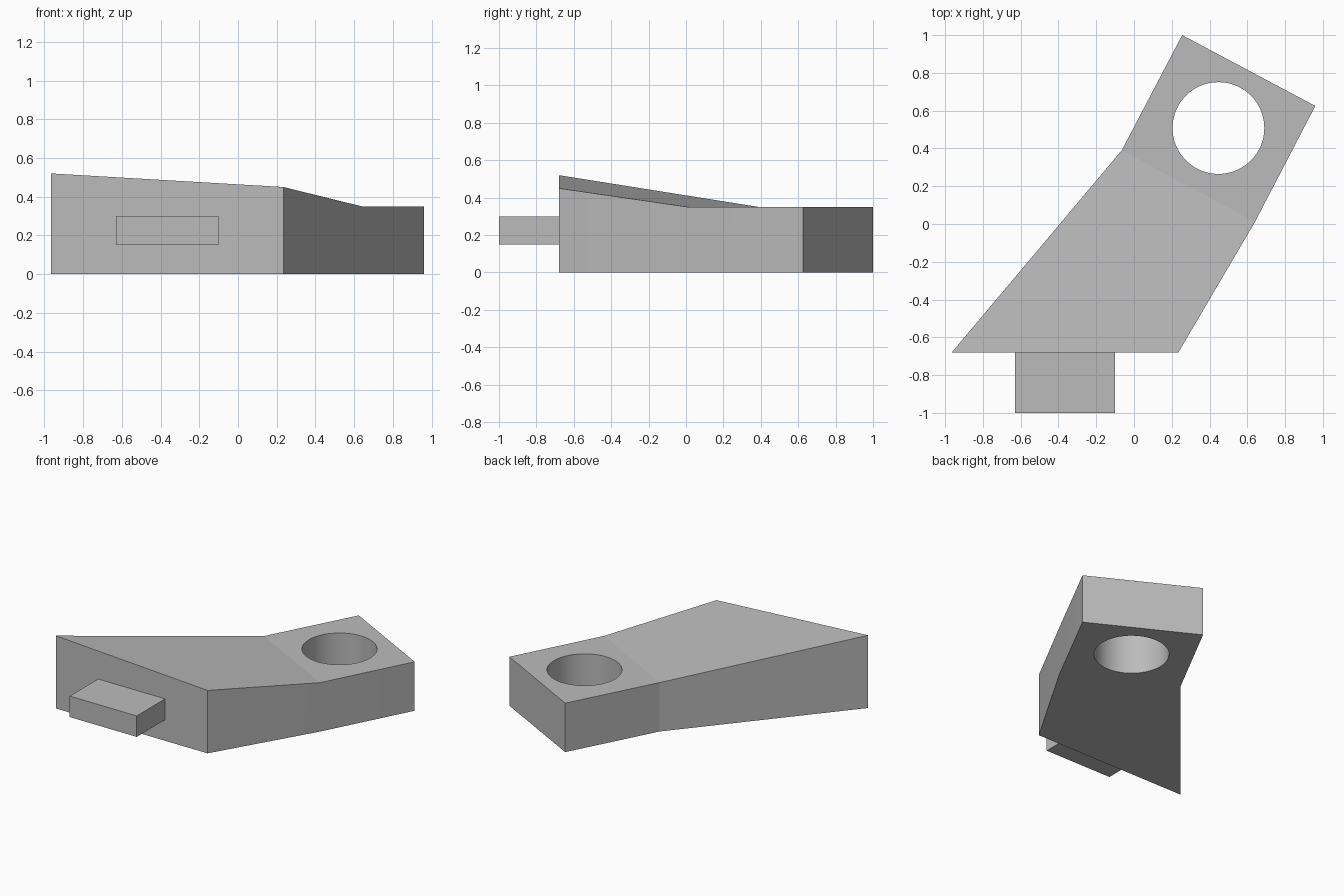
import bpy
import bmesh
from math import radians

cube = bpy.data.objects.get("Cube")
if cube:
    bpy.data.objects.remove(cube, do_unlink=True)

# Plain grey finish
grey = bpy.data.materials.new("plain_grey")
grey.use_nodes = True
colour = (0.5, 0.5, 0.5, 1)
grey.diffuse_color = colour
grey.node_tree.nodes["Principled BSDF"].inputs["Base Color"].default_value = colour


def finish(name, bm):
    bmesh.ops.recalc_face_normals(bm, faces=bm.faces)
    mesh = bpy.data.meshes.new(name)
    bm.to_mesh(mesh)
    bm.free()
    mesh.materials.append(grey)
    obj = bpy.data.objects.new(name, mesh)
    bpy.context.collection.objects.link(obj)
    return obj


# Bent arm: plan outline with a top height at each corner, folded between corners 2 and 5
outline = [(-0.965, -0.68, 0.52), (0.235, -0.68, 0.45), (0.64, 0.01, 0.35),
           (0.96, 0.625, 0.35), (0.255, 1.0, 0.35), (-0.065, 0.39, 0.35)]
bm = bmesh.new()
low = [bm.verts.new((x, y, 0)) for x, y, z in outline]
top = [bm.verts.new(p) for p in outline]
bm.faces.new(low)
bm.faces.new([top[i] for i in (0, 1, 2, 5)])
bm.faces.new(top[2:])
for i in range(6):
    j = (i + 1) % 6
    bm.faces.new((low[i], low[j], top[j], top[i]))
arm = finish("bent_arm", bm)

# Round hole through the flat end
bm = bmesh.new()
bmesh.ops.create_cone(bm, cap_ends=True, segments=64, radius1=0.243, radius2=0.243, depth=1)
bmesh.ops.translate(bm, verts=bm.verts, vec=(0.447, 0.508, 0.2))
cutter = finish("hole_cutter", bm)
cutter.hide_render = True
cut = arm.modifiers.new("hole", 'BOOLEAN')
cut.operation = 'DIFFERENCE'
cut.solver = 'EXACT'
cut.object = cutter
bpy.ops.object.select_all(action='DESELECT')
arm.select_set(True)
bpy.context.view_layer.objects.active = arm
bpy.ops.object.modifier_apply(modifier=cut.name)
bpy.data.objects.remove(cutter, do_unlink=True)
bpy.ops.object.shade_smooth_by_angle(angle=radians(6))

# Rectangular tab on the front face
bm = bmesh.new()
bmesh.ops.create_cube(bm, size=1)
bmesh.ops.scale(bm, verts=bm.verts, vec=(0.53, 0.32, 0.15))
bmesh.ops.translate(bm, verts=bm.verts, vec=(-0.366, -0.84, 0.225))
finish("front_tab", bm)
